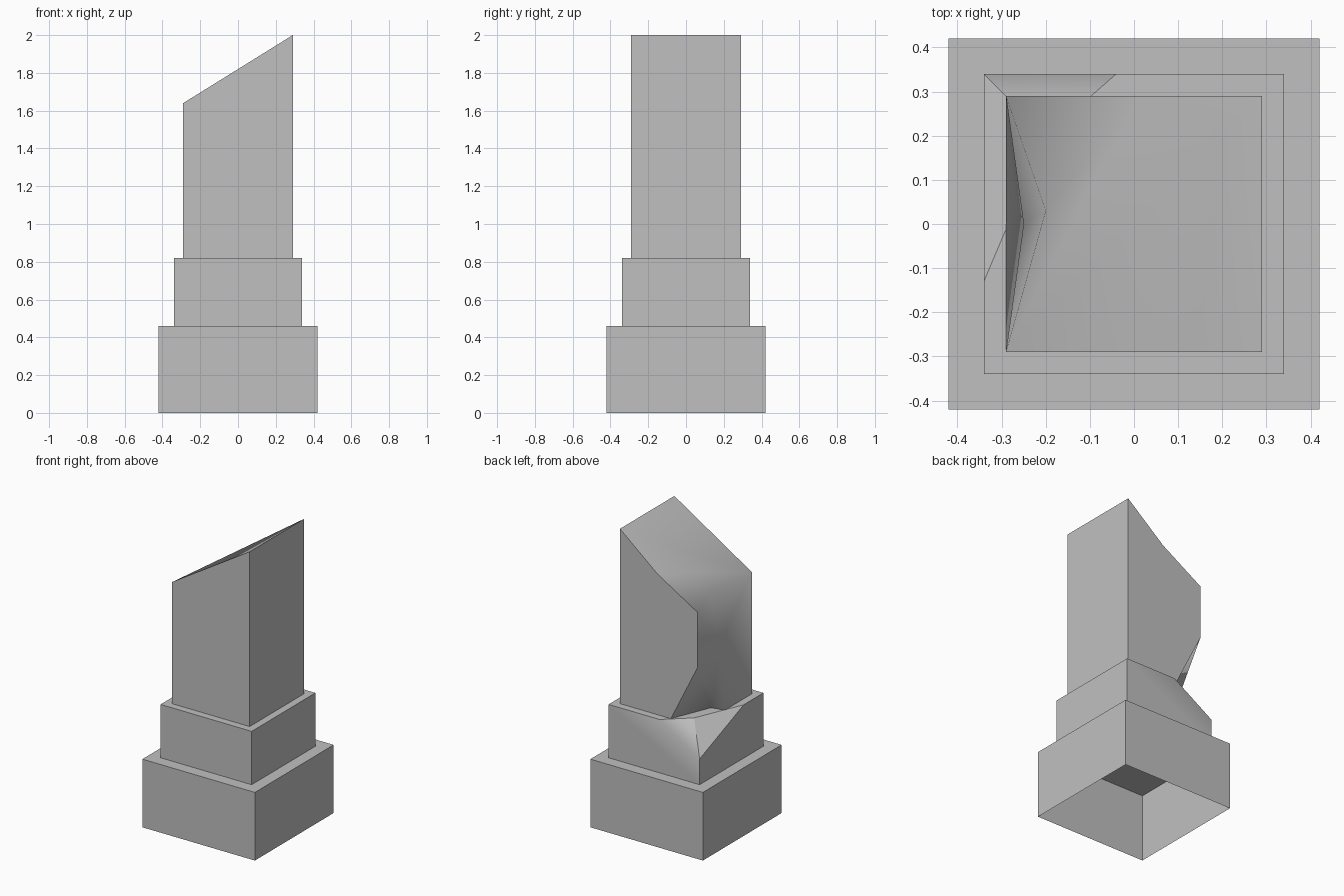
import bpy
import bmesh

cube = bpy.data.objects.get("Cube")
if cube:
    bpy.data.objects.remove(cube, do_unlink=True)

stone = bpy.data.materials.new("grey_stone")
stone.use_nodes = True
grey = (0.53, 0.53, 0.53, 1)
stone.diffuse_color = grey
bsdf = stone.node_tree.nodes["Principled BSDF"]
bsdf.inputs["Base Color"].default_value = grey
bsdf.inputs["Roughness"].default_value = 0.9


def square(half, z):
    """Corners of a square, starting at the front right."""
    return [(-half, -half, z), (half, -half, z), (half, half, z), (-half, half, z)]


def build(name, points, groups, closed=True):
    """Faces in one group share smooth shading; group borders stay sharp."""
    bm = bmesh.new()
    verts = [bm.verts.new(p) for p in points]
    owner = {}
    for number, group in enumerate(groups):
        for loop in group:
            owner[bm.faces.new([verts[i] for i in loop])] = number
    bmesh.ops.recalc_face_normals(bm, faces=bm.faces[:])
    for face in bm.faces:
        face.smooth = True
    for edge in bm.edges:
        edge.smooth = len({owner[f] for f in edge.link_faces}) == 1
    mesh = bpy.data.meshes.new(name)
    bm.to_mesh(mesh)
    bm.free()
    mesh.materials.append(stone)
    obj = bpy.data.objects.new(name, mesh)
    bpy.context.collection.objects.link(obj)
    return obj


# Plinth, hollow and open underneath
build("plinth", square(0.42, 0) + square(0.42, 0.46),
      [[(i, (i + 1) % 4, (i + 1) % 4 + 4, i + 4)] for i in range(4)] + [[(4, 5, 6, 7)]])

# Middle block with its back right corner chipped away
middle = square(0.34, 0.46) + square(0.34, 0.82)[:3] + [
    (-0.04, 0.34, 0.82), (-0.2, 0.2, 0.82), (-0.34, -0.13, 0.82), (-0.34, 0.34, 0.634)]
build("middle_block", middle, [
    [(0, 1, 5, 4)],
    [(1, 2, 6, 5)],
    [(2, 3, 10, 7, 6), (7, 8, 10)],
    [(3, 0, 4, 9, 10)],
    [(8, 9, 10)],
    [(4, 5, 6, 7, 8, 9)],
    [(0, 3, 2, 1)],
])

# Broken shaft with a slanted top, worn side and undercut corner
S = 0.29
foot = square(S, 0.82)[:3] + [(-0.09, S, 0.82), (-0.2, 0.02, 0.82), (-S, 0, 0.82)]
rim = [(-S, -S, 1.64), (S, -S, 2), (S, S, 2), (0.01, S, 1.77), (-S, S, 1.59), (-S, S, 1.22)]
worn = [(-S, 0.12, 0.95), (-0.2, 0.03, 1.6), (-0.25, 0, 1.25)]
slope = [(6, 7, 8), (6, 8, 9), (6, 9, 13), (9, 10, 13)]
side = [(10, 14, 13), (10, 11, 14), (6, 13, 14), (6, 14, 0),
        (0, 14, 5), (14, 12, 5), (14, 11, 12)]
undercut = [(11, 3, 4), (11, 4, 12), (12, 4, 5)]
build("broken_shaft", foot + rim + worn, [
    [(0, 1, 7, 6)],
    [(1, 2, 8, 7)],
    [(2, 3, 11, 10, 9, 8)],
    slope + side + undercut,
    [(0, 5, 4, 3, 2, 1)],
])
